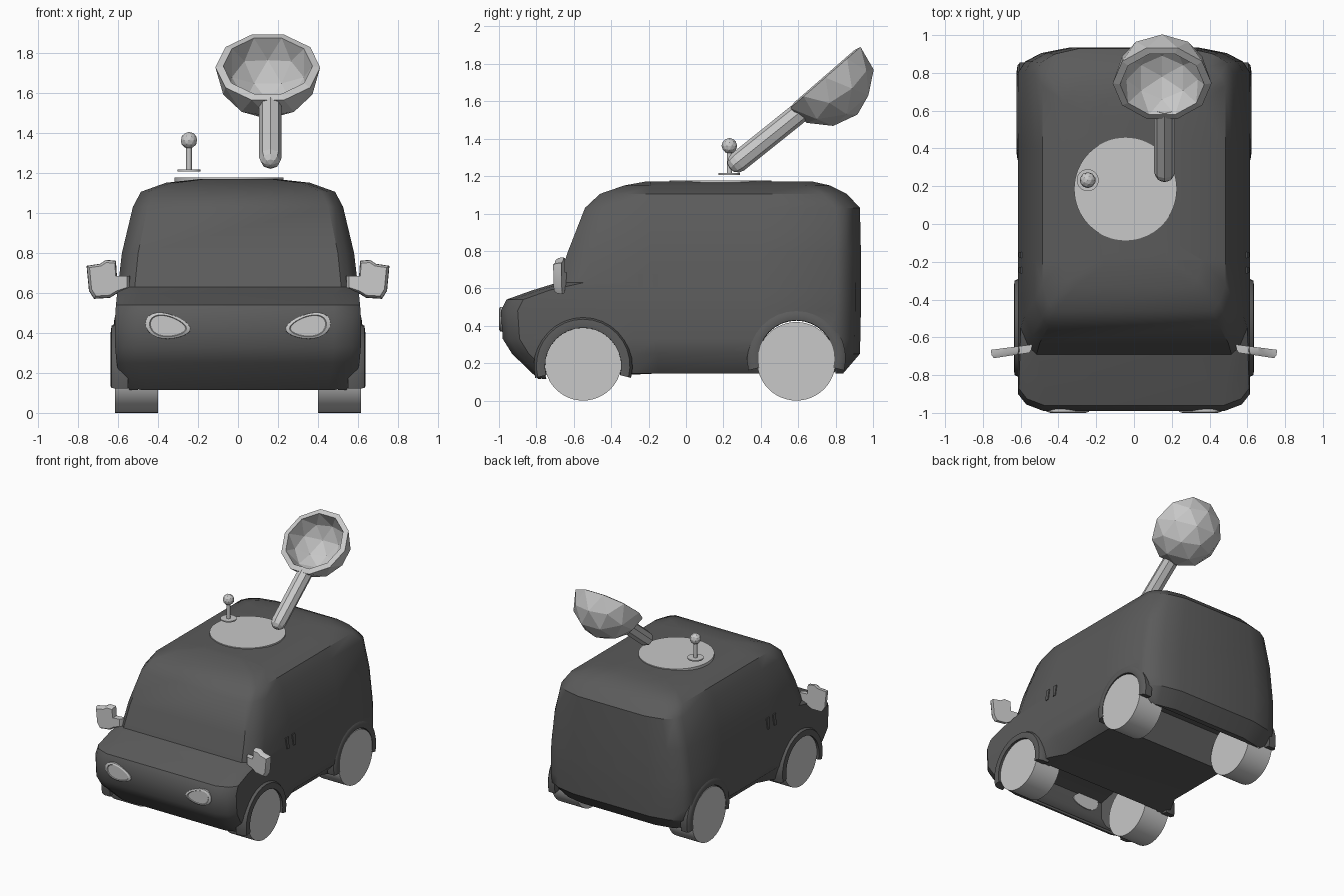
import bpy, bmesh, math
from mathutils import Matrix, Vector

if "Cube" in bpy.data.objects:
    bpy.data.objects.remove(bpy.data.objects["Cube"])


def material(name, v):
    m = bpy.data.materials.new(name)
    m.diffuse_color = (v, v, v, 1)
    m.use_nodes = True
    m.node_tree.nodes["Principled BSDF"].inputs["Base Color"].default_value = m.diffuse_color
    return m


DARK = material("dark grey", 0.105)
LIGHT = material("light grey", 0.58)


def finish(name, bm, mat, smooth=None):
    bmesh.ops.recalc_face_normals(bm, faces=bm.faces[:])
    me = bpy.data.meshes.new(name)
    bm.to_mesh(me)
    bm.free()
    ob = bpy.data.objects.new(name, me)
    bpy.context.collection.objects.link(ob)
    if mat:
        me.materials.append(mat)
    if smooth:
        shade(ob, smooth)
    return ob


def activate(ob):
    bpy.ops.object.select_all(action='DESELECT')
    ob.select_set(True)
    bpy.context.view_layer.objects.active = ob


def shade(ob, deg):
    activate(ob)
    bpy.ops.object.shade_smooth_by_angle(angle=math.radians(deg))


def carve(ob, cut):
    """Subtract a helper shape and remove it."""
    cut.hide_render = True
    mod = ob.modifiers.new("carve", 'BOOLEAN')
    mod.operation = 'DIFFERENCE'
    mod.solver = 'EXACT'
    mod.object = cut
    activate(ob)
    bpy.ops.object.modifier_apply(modifier=mod.name)
    bpy.data.objects.remove(cut)


def loft(bm, rings):
    """Skin equal-length rings of points and cap the ends."""
    vs = [[bm.verts.new(p) for p in r] for r in rings]
    n = len(vs[0])
    for a, b in zip(vs, vs[1:]):
        for i in range(n):
            j = (i + 1) % n
            bm.faces.new((a[i], a[j], b[j], b[i]))
    return [bm.faces.new(vs[0]), bm.faces.new(vs[-1])]


def rod(name, p, q, r, mat, sides=8, smooth=None):
    p, q = Vector(p), Vector(q)
    bm = bmesh.new()
    rot = (q - p).to_track_quat('Z', 'Y').to_matrix().to_4x4()
    bmesh.ops.create_cone(bm, cap_ends=True, segments=sides, radius1=r, radius2=r,
                          depth=(q - p).length,
                          matrix=Matrix.Translation((p + q) / 2) @ rot)
    return finish(name, bm, mat, smooth)


# Van shell: stacked plan outlines (height, front y, back y, half width)
layers = [(0.145, -0.79, 0.84, 0.575), (0.25, -0.93, 0.93, 0.607), (0.33, -0.98, 0.932, 0.614),
          (0.48, -0.99, 0.935, 0.614), (0.54, -0.96, 0.935, 0.61), (0.59, -0.82, 0.935, 0.605),
          (0.63, -0.69, 0.935, 0.60), (0.80, -0.63, 0.935, 0.58), (1.03, -0.54, 0.93, 0.525),
          (1.105, -0.46, 0.86, 0.485), (1.15, -0.33, 0.77, 0.36), (1.17, -0.22, 0.68, 0.18)]


def outline(z, yf, yb, w):
    up = z > 0.6
    sill = 0.88 if z < 0.2 else 1
    half = [(0.86 if up else 0.78, yf), (0.93, yf + (0.04 if up else 0.035)),
            (1, yf + (0.14 if up else 0.09)), (1, -0.19 if up else -0.28), (sill, -0.15),
            (sill, 0.33), (1, 0.40), (1, yb - 0.13),
            (0.94, yb - 0.075), (0.80, yb - 0.03), (0.55, yb)]
    # the front bumper hangs slightly lower than the floor
    right = [(f * w, y, 0.115 if z < 0.2 and y < -0.5 else z) for f, y in half]
    return right + [(-x, y, h) for x, y, h in reversed(right)]


bm = bmesh.new()
caps = loft(bm, [outline(*l) for l in layers])
bmesh.ops.triangulate(bm, faces=caps)
body = finish("body", bm, DARK)

# Open bays under the body at both axles
for bay in ([(-0.775, 0.0), (-0.775, 0.135), (-0.91, 0.26), (-0.955, 0.34), (-0.96, 0.47),
             (-0.7, 0.53), (-0.34, 0.42), (-0.335, 0.0)],
            [(0.38, 0.0), (0.38, 0.43), (0.80, 0.43), (0.80, 0.0)]):
    bm = bmesh.new()
    loft(bm, [[(x, y, z) for y, z in bay] for x in (-0.5, 0.5)])
    carve(body, finish("bay_cutter", bm, None))

# Wheels, wheel wells and arch lips
for label, y, az, wz, wr, lip in (("front", -0.55, 0.185, 0.206, 0.206, 0.636),
                                  ("rear", 0.59, 0.225, 0.21, 0.21, 0.621)):
    for side, s in (("right", 1), ("left", -1)):
        carve(body, rod("well_cutter", (s * 0.37, y, az), (s * 0.8, y, az), 0.208, None, 40))
        rod(f"{label}_{side}_wheel", (s * 0.40, y, wz), (s * 0.615, y, wz), wr, LIGHT, 48, 30)
        bm = bmesh.new()
        rings = []
        for i in range(19):
            a = math.radians(-14 + 208 * i / 18)
            rings.append([(s * x, y + r * math.cos(a), az + r * math.sin(a))
                          for x, r in ((0.55, 0.202), (lip - 0.003, 0.204), (lip, 0.22),
                                       (lip - 0.004, 0.25), (0.605, 0.264), (0.55, 0.264))])
        loft(bm, rings)
        finish(f"{label}_{side}_arch", bm, DARK, 45)
shade(body, 38)

for side, s in (("right", 1), ("left", -1)):
    # Almond headlights with a sloping rim
    bm = bmesh.new()
    rings = []
    for k, y in ((1.15, -0.95), (1.12, -0.994), (0.93, -1.0), (0.88, -0.995)):
        ring = []
        for i in range(24):
            t = 2 * math.pi * i / 24
            u = 0.1 * k * math.cos(t)
            v = 0.056 * k * math.sin(t) * (1 + 0.25 * math.cos(t))
            ring.append((s * (0.35 + u), y, 0.433 + v + 0.12 * u))
        rings.append(ring)
    loft(bm, rings)
    finish(f"{side}_headlight", bm, LIGHT, 30)

    # Door mirrors: short arm and thin swept housing
    prof = [(0.54, 0.62), (0.60, 0.60), (0.64, 0.575), (0.72, 0.57), (0.745, 0.61),
            (0.757, 0.735), (0.69, 0.745), (0.66, 0.765), (0.61, 0.76),
            (0.605, 0.685), (0.54, 0.685)]
    bm = bmesh.new()
    loft(bm, [[(s * (0.65 + (x - 0.65) * k), y - 0.13 * (x - 0.54), 0.67 + (z - 0.67) * k)
               for x, z in prof] for y, k in ((-0.682, 0.86), (-0.665, 0.98), (-0.638, 1))])
    finish(f"{side}_mirror", bm, LIGHT, 35)

    # Small side slots
    for y in (-0.243, -0.163):
        bm = bmesh.new()
        loft(bm, [[(s * (x + (0.606 if z < 0.63 else 0.597)), y + dy, z)
                   for dy, z in ((-0.018, 0.68), (-0.012, 0.595), (0.012, 0.595), (0.016, 0.68))]
                  for x in (-0.003, 0.005)])
        finish(f"{side}_slot", bm, DARK)

# Round roof hatch
rod("roof_hatch", (-0.045, 0.185, 1.14), (-0.045, 0.185, 1.177), 0.272, LIGHT, 64, 30)

# Little lever with ball knob
lx, ly = -0.245, 0.232
rod("lever_base", (lx, ly, 1.207), (lx, ly, 1.216), 0.058, LIGHT, 32, 30)
rod("lever_stem", (lx, ly, 1.212), (lx, ly, 1.34), 0.014, LIGHT, 12, 40)
bm = bmesh.new()
bmesh.ops.create_icosphere(bm, subdivisions=2, radius=0.042,
                           matrix=Matrix.Translation((lx, ly, 1.362)))
finish("lever_knob", bm, LIGHT)

# Ladle handle with rounded end
start, end = Vector((0.162, 0.277, 1.275)), Vector((0.162, 0.62, 1.55))
rod("ladle_handle", start, end, 0.056, LIGHT, 8)
bm = bmesh.new()
rot = (end - start).to_track_quat('Z', 'Y').to_matrix().to_4x4()
bmesh.ops.create_uvsphere(bm, u_segments=8, v_segments=6, radius=0.056,
                          matrix=Matrix.Translation(start) @ rot)
finish("ladle_handle_end", bm, LIGHT)

# Faceted ladle bowl: half an icosphere with wall thickness
bm = bmesh.new()
bmesh.ops.create_icosphere(bm, subdivisions=2, radius=0.262,
                           matrix=Matrix.Rotation(math.radians(18), 4, 'Z'))
bmesh.ops.delete(bm, geom=[v for v in bm.verts if v.co.z > 0.01], context='VERTS')
bowl = finish("ladle_bowl", bm, LIGHT)
# face the shell outward before thickening inward
if any(p.normal.dot(p.center) < 0 for p in bowl.data.polygons):
    bowl.data.flip_normals()
sol = bowl.modifiers.new("wall", 'SOLIDIFY')
sol.thickness = 0.04
sol.offset = -1
bowl.location = (0.149, 0.745, 1.727)
bowl.rotation_euler = (math.radians(41), 0, 0)
